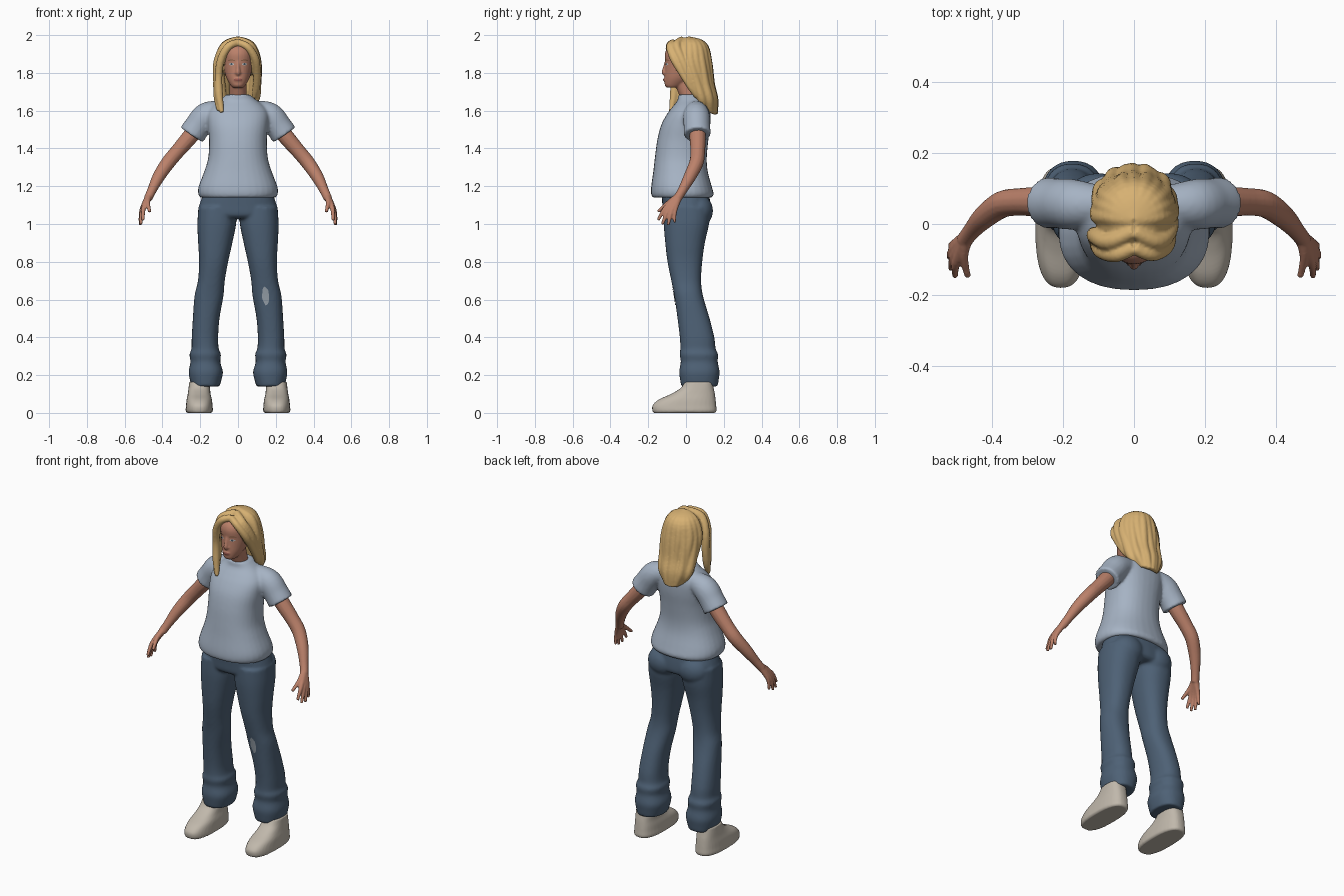
import bpy
import bmesh
import math
import random
from mathutils import Matrix, Vector

random.seed(4)
if "Cube" in bpy.data.objects:
    bpy.data.objects.remove(bpy.data.objects["Cube"], do_unlink=True)


def material(name, red, green, blue):
    mat = bpy.data.materials.new(name)
    mat.use_nodes = True
    mat.diffuse_color = (red, green, blue, 1)
    for node in mat.node_tree.nodes:
        if node.type == "BSDF_PRINCIPLED":
            node.inputs["Base Color"].default_value = (red, green, blue, 1)
            node.inputs["Roughness"].default_value = .8
    return mat


SKIN = material("skin", .5, .22, .145)
HAIR = material("blonde_hair", .68, .44, .17)
SHIRT = material("pale_blue_cotton", .38, .45, .55)
DENIM = material("blue_denim", .076, .12, .18)
SHOE = material("beige_canvas", .53, .48, .41)
PATCH = material("worn_denim", .33, .38, .43)
LIPS = material("lips", .32, .1, .08)
EYE = material("eye_white", .55, .53, .52)
IRIS = material("iris", .06, .09, .12)
BROW = material("eyebrow", .25, .12, .06)


def spline(rows, steps=5):
    """Catmull-Rom interpolation of tuples of any length."""
    result = []
    for i in range(len(rows) - 1):
        a, b = rows[max(i - 1, 0)], rows[i]
        c, d = rows[i + 1], rows[min(i + 2, len(rows) - 1)]
        for step in range(steps):
            t = step / steps
            result.append([
                q + t * (r - p) / 2 + t * t * (2 * p - 5 * q + 4 * r - s) / 2
                + t ** 3 * (3 * q - p - 3 * r + s) / 2
                for p, q, r, s in zip(a, b, c, d)])
    return result + [list(rows[-1])]


def skin_rings(bm, rings):
    loops = [[bm.verts.new(point) for point in ring] for ring in rings]
    count = len(loops[0])
    for low, high in zip(loops, loops[1:]):
        for i in range(count):
            j = (i + 1) % count
            bm.faces.new((low[i], low[j], high[j], high[i]))
    bm.faces.new(loops[0])
    bm.faces.new(loops[-1])


def loft(bm, rows, side=1, power=2.3, count=32):
    """Level cross-sections given as height, inner, outer, front, back."""
    rings = []
    for z, inner, outer, front, back in spline(rows):
        ring = []
        for i in range(count):
            angle = math.tau * i / count
            c, s = math.cos(angle), math.sin(angle)
            u = math.copysign(abs(c) ** (2 / power), c)
            v = math.copysign(abs(s) ** (2 / power), s)
            x = (inner + outer) / 2 + u * (outer - inner) / 2
            y = (front + back) / 2 + v * (back - front) / 2
            ring.append((side * x, y, z))
        rings.append(ring)
    skin_rings(bm, rings)


def centred(rows):
    return [(z, -half, half, front, back) for z, half, front, back in rows]


def tube(bm, rows, side=1, count=14):
    """Round tube along points given as x, y, z, radius."""
    path = spline(rows)
    points = [Vector((side * p[0], p[1], p[2])) for p in path]
    rings, across = [], None
    for i, point in enumerate(points):
        along = points[min(i + 1, len(points) - 1)] - points[max(i - 1, 0)]
        along.normalize()
        across = along.orthogonal() if across is None else across
        across = (across - along * across.dot(along)).normalized()
        other = along.cross(across)
        angles = [math.tau * k / count for k in range(count)]
        rings.append([point + path[i][3] * (across * math.cos(a) + other * math.sin(a))
                      for a in angles])
    skin_rings(bm, rings)


def ellipsoid(bm, centre, radii):
    shape = Matrix.Translation(centre) @ Matrix.Diagonal((*radii, 1))
    bmesh.ops.create_uvsphere(bm, u_segments=32, v_segments=20, radius=1, matrix=shape)


def finish(name, bm, mat, voxel=None, passes=3):
    bmesh.ops.recalc_face_normals(bm, faces=bm.faces)
    mesh = bpy.data.meshes.new(name)
    bm.to_mesh(mesh)
    bm.free()
    mesh.materials.append(mat)
    for face in mesh.polygons:
        face.use_smooth = True
    obj = bpy.data.objects.new(name, mesh)
    bpy.context.collection.objects.link(obj)
    if voxel:
        # Fuse overlapping volumes into one soft surface
        fuse = obj.modifiers.new("fuse", "REMESH")
        fuse.mode = "VOXEL"
        fuse.voxel_size = voxel
        fuse.use_smooth_shade = True
        relax = obj.modifiers.new("relax", "SMOOTH")
        relax.factor = .5
        relax.iterations = passes
    return obj


def decal(name, target, mat, x, z, wide, high, lift=.002, ragged=0, bend=0):
    """Thin painted disc laid on the front of the target."""
    bm = bmesh.new()
    body = target.evaluated_get(bpy.context.evaluated_depsgraph_get())
    count, levels = 20, 4
    edge = [1 + random.uniform(-ragged, ragged) for _ in range(count)]
    rings = []
    for level in range(levels + 1):
        ring = []
        for i in range(count):
            angle = math.tau * i / count
            size = max(level / levels, .02) * edge[i]
            u = size * math.cos(angle)
            spot = Vector((x + wide * u, -1, z + high * size * math.sin(angle) - bend * u * u))
            hit, place, _, _ = body.ray_cast(spot, Vector((0, 1, 0)))
            spot.y = (place.y if hit else -.1) - lift
            ring.append(bm.verts.new(spot))
        rings.append(ring)
    bm.faces.new(rings[0])
    for small, large in zip(rings, rings[1:]):
        for i in range(count):
            j = (i + 1) % count
            bm.faces.new((small[i], small[j], large[j], large[i]))
    obj = finish(name, bm, mat)
    if sum(face.normal.y for face in obj.data.polygons) > 0:
        obj.data.flip_normals()


# Shirt: torso and two short sleeves
bm = bmesh.new()
loft(bm, centred([
    (1.14, .2, -.177, .137), (1.16, .211, -.185, .146), (1.2, .208, -.184, .136),
    (1.28, .178, -.173, .115), (1.35, .158, -.165, .11), (1.44, .153, -.153, .118),
    (1.52, .16, -.133, .128), (1.58, .162, -.102, .13), (1.62, .142, -.072, .125),
    (1.655, .1, -.045, .11), (1.685, .062, -.043, .087)]))
for side in (1, -1):
    tube(bm, [(.08, .055, 1.605, .05), (.165, .055, 1.575, .07),
              (.215, .058, 1.515, .07), (.245, .06, 1.472, .072)], side, 24)
finish("shirt", bm, SHIRT, .009)

# Trousers: hips, seat and flared legs with crumpled cuffs
bm = bmesh.new()
loft(bm, centred([(1.17, .18, -.13, .12), (1.1, .205, -.125, .13),
                  (1.05, .211, -.12, .13), (1.03, .205, -.1, .11)]))
for side in (1, -1):
    ellipsoid(bm, (side * .1, .065, 1.07), (.095, .078, .085))
    loft(bm, [
        (1.09, .005, .21, -.118, .13), (1, .01, .215, -.118, .122), (.9, .03, .211, -.11, .1),
        (.8, .052, .206, -.098, .086), (.7, .07, .212, -.078, .08), (.62, .077, .23, -.062, .09),
        (.5, .098, .239, -.045, .125), (.4, .105, .245, -.033, .15), (.34, .102, .246, -.03, .157),
        (.31, .09, .257, -.034, .17), (.27, .094, .252, -.028, .168), (.22, .08, .261, -.036, .178),
        (.18, .086, .256, -.032, .174), (.14, .098, .246, -.025, .168)], side)
trousers = finish("trousers", bm, DENIM, .009)
decal("knee_patch", trousers, PATCH, .146, .62, .02, .046, .003, .15)

# Shoes
for side, label in ((1, "left"), (-1, "right")):
    bm = bmesh.new()
    loft(bm, [
        (0, .14, .27, -.172, .155), (.012, .133, .277, -.178, .162), (.04, .135, .275, -.177, .16),
        (.07, .138, .272, -.145, .157), (.1, .145, .266, -.08, .153), (.13, .148, .262, -.03, .147),
        (.165, .152, .258, -.005, .14)], side, 2.6)
    finish(label + "_shoe", bm, SHOE, .006, 2)

# Arms and hands with spread fingers
WRIST = (.47, -.035, 1.15, .02)
FINGERS = [  # knuckle, tip
    ((.499, -.108, 1.085, .013), (.503, -.148, 1.02, .008)),
    ((.506, -.092, 1.075, .013), (.514, -.126, .998, .008)),
    ((.51, -.075, 1.07, .013), (.518, -.095, .994, .008)),
    ((.508, -.058, 1.072, .012), (.515, -.06, 1.008, .007)),
    ((.478, -.09, 1.115, .013), (.467, -.148, 1.065, .009))]
for side, label in ((1, "left"), (-1, "right")):
    bm = bmesh.new()
    tube(bm, [(.2, .06, 1.53, .044), (.26, .062, 1.455, .043), (.32, .062, 1.385, .039),
              (.37, .055, 1.325, .038), (.42, .02, 1.25, .033), (.455, -.018, 1.18, .025),
              (.476, -.045, 1.135, .023)], side)
    for knuckle, tip in FINGERS:
        tube(bm, [WRIST, knuckle, tip], side, 10)
    finish(label + "_arm", bm, SKIN, .005, 2)

# Head, neck and nose
bm = bmesh.new()
loft(bm, centred([
    (1.722, .028, -.1, -.04), (1.735, .04, -.112, -.01), (1.77, .06, -.114, .04),
    (1.81, .073, -.112, .08), (1.85, .081, -.11, .1), (1.9, .083, -.112, .1),
    (1.935, .074, -.094, .09), (1.96, .05, -.05, .06)]), power=2.1)
loft(bm, centred([(1.62, .052, -.01, .085), (1.68, .046, -.035, .065),
                  (1.76, .045, -.068, .045)]), power=2)
tube(bm, [(0, -.106, 1.86, .007), (0, -.113, 1.825, .01), (0, -.116, 1.803, .013),
          (0, -.106, 1.79, .012)])
for side in (1, -1):
    ellipsoid(bm, (side * .011, -.108, 1.8), (.008, .01, .008))
ellipsoid(bm, (0, -.106, 1.764), (.024, .014, .014))
head = finish("head", bm, SKIN, .005, 2)

# Painted face
decal("mouth", head, LIPS, 0, 1.764, .022, .0075)
for side, label in ((1, "left"), (-1, "right")):
    decal(label + "_eye", head, EYE, side * .034, 1.846, .014, .006)
    decal(label + "_iris", head, IRIS, side * .034, 1.846, .0055, .0055, .004)
    decal(label + "_eyebrow", head, BROW, side * .035, 1.868, .019, .003, .002, 0, .004)

# Hair: cap, strands running down the back, locks framing the face
bm = bmesh.new()
ellipsoid(bm, (0, .02, 1.875), (.108, .11, .112))
strands = 11
for i in range(strands):
    angle = math.pi * i / (strands - 1)
    c, s = math.cos(angle), math.sin(angle)
    wave = .005 * (-1) ** i
    tube(bm, [(0, .01, 1.972, .022), (c * .068, .02 + s * .07, 1.945, .024),
              (c * .1, .025 + s * .093, 1.86, .023 + wave / 3),
              (c * .095 + wave, .06 + s * .07, 1.74, .024),
              (c * .085 + wave, .085 + s * .063, 1.66, .024),
              (c * .055, .1 + s * .055, 1.61 - .03 * s, .014)])
for lock in (
        [(0, -.066, 1.96, .02), (.05, -.085, 1.938, .02), (.09, -.063, 1.875, .022),
         (.1, -.02, 1.8, .02), (.097, .03, 1.72, .019), (.085, .06, 1.67, .012)],
        [(0, -.02, 1.975, .02), (.065, -.05, 1.943, .023), (.1, -.02, 1.865, .022),
         (.102, .02, 1.77, .022), (.09, .06, 1.68, .018)],
        [(0, -.066, 1.96, .02), (-.05, -.087, 1.94, .021), (-.09, -.078, 1.87, .021),
         (-.103, -.062, 1.78, .02), (-.1, -.065, 1.68, .021), (-.085, -.08, 1.59, .011)],
        [(0, -.02, 1.975, .02), (-.068, -.05, 1.943, .023), (-.106, -.035, 1.86, .024),
         (-.11, -.03, 1.76, .022), (-.108, -.045, 1.67, .021), (-.1, -.07, 1.6, .012)]):
    tube(bm, lock)
finish("hair", bm, HAIR, .006, 2)
